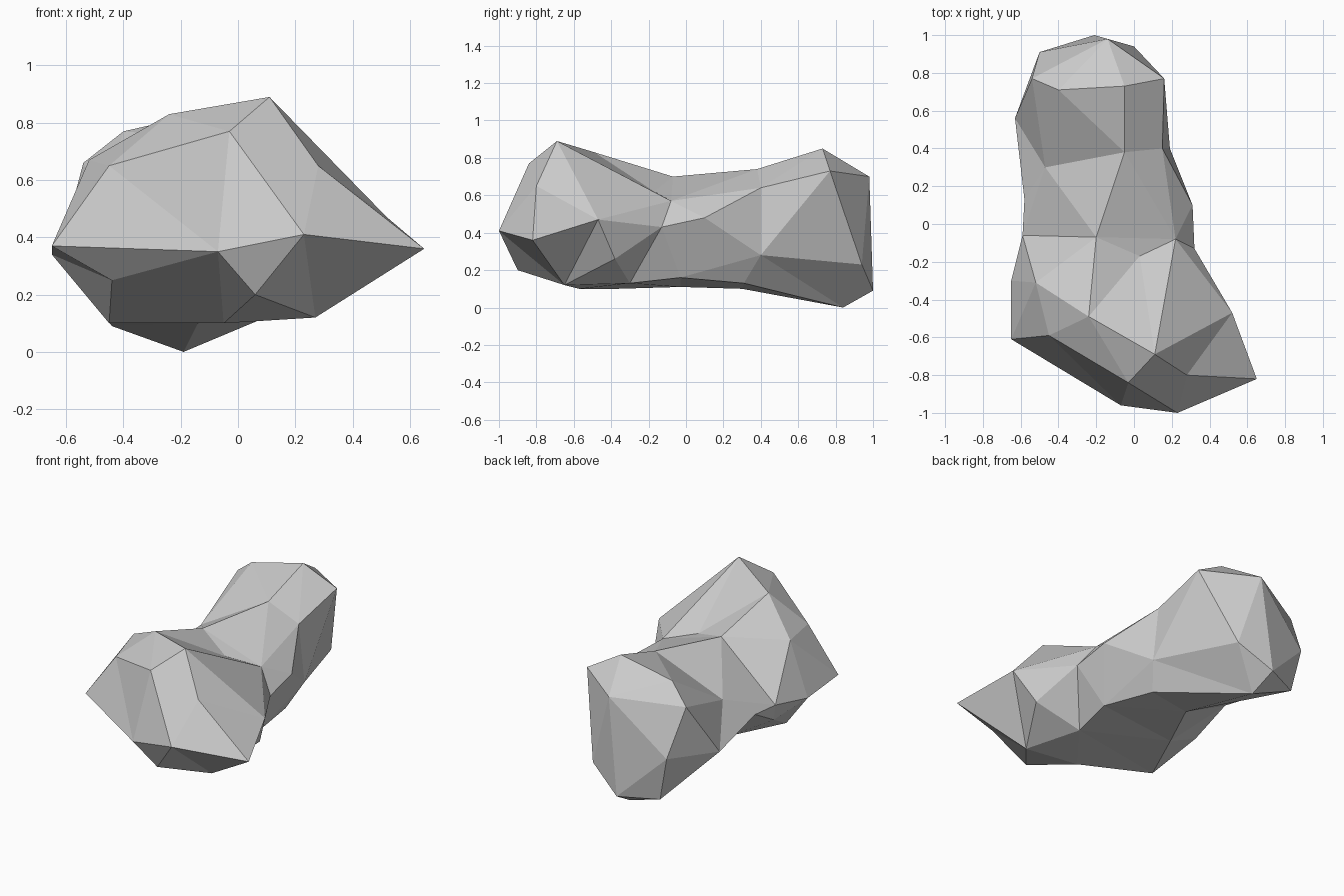
import bpy
import bmesh
from mathutils import Vector

default_cube = bpy.data.objects.get("Cube")
if default_cube:
    bpy.data.objects.remove(default_cube, do_unlink=True)

# Cross-section rings from front to back, clockwise as seen from the front
nose = [(.23, -1, .41), (.06, -.9, .2), (-.07, -.96, .35)]
brow = [(-.03, -.84, .77), (.28, -.8, .65), (.65, -.82, .36), (.27, -.65, .12),
        (-.05, -.57, .1), (-.44, -.62, .25), (-.65, -.61, .37), (-.45, -.59, .65)]
shoulder = [(.11, -.69, .89), (.52, -.47, .47), (.42, -.38, .26), (.16, -.3, .13),
            (-.45, -.37, .1), (-.65, -.3, .34), (-.52, -.31, .67), (-.24, -.49, .83)]
waist = [(.22, -.08, .57), (.32, -.13, .43), (.2, -.03, .16), (-.3, -.03, .11),
         (-.55, -.1, .25), (-.59, -.06, .37), (-.2, -.07, .7), (.03, -.17, .62)]
waist_knob = (.31, .1, .48)
hip = [(.15, .4, .64), (.19, .4, .28), (.12, .31, .13), (-.14, .3, .1),
       (-.58, .13, .38), (-.47, .3, .51), (-.05, .38, .74)]
rump = [(.16, .77, .73), (0, .94, .23), (-.19, .84, 0), (-.44, .89, .09),
        (-.63, .56, .32), (-.54, .77, .66), (-.4, .71, .77), (-.05, .73, .85)]
tail = [(-.14, .98, .7), (-.21, 1, .09), (-.5, .91, .37)]

# The waist is joined to itself once more so that the knob sticks out of it
first, dent, *lower = waist[:-1]
knobbed_waist = [first, waist_knob, *lower]
rings = [nose, brow, shoulder, waist, knobbed_waist, hip, rump, tail]


def distance(a, b):
    return (Vector(a) - Vector(b)).length


def add_triangle(bm, verts, *corners):
    """Add one facet, reusing corners that already exist."""
    if len(set(corners)) < len(corners):
        return
    for corner in corners:
        if corner not in verts:
            verts[corner] = bm.verts.new(corner)
    bm.faces.new([verts[corner] for corner in corners])


def zip_rings(bm, verts, near, far):
    """Fill the band between two closed rings, taking the shorter diagonal."""
    near, far = near + near[:1], far + far[:1]
    i = j = 0
    while i + 1 < len(near) or j + 1 < len(far):
        step_near = j + 1 == len(far)
        if not step_near and i + 1 < len(near):
            step_near = distance(near[i + 1], far[j]) <= distance(near[i], far[j + 1])
        if step_near:
            add_triangle(bm, verts, near[i], near[i + 1], far[j])
            i += 1
        else:
            add_triangle(bm, verts, near[i], far[j + 1], far[j])
            j += 1


# Faceted skin with a flat facet at either end
bm = bmesh.new()
verts = {}
for near, far in zip(rings, rings[1:]):
    zip_rings(bm, verts, near, far)
add_triangle(bm, verts, *reversed(nose))
add_triangle(bm, verts, *tail)
bmesh.ops.recalc_face_normals(bm, faces=bm.faces)

mesh = bpy.data.meshes.new("rock")
bm.to_mesh(mesh)
bm.free()

# Plain grey stone
stone = bpy.data.materials.new("grey_stone")
stone.use_nodes = True
grey = (.6, .6, .6, 1)
stone.diffuse_color = grey
stone.node_tree.nodes["Principled BSDF"].inputs["Base Color"].default_value = grey
mesh.materials.append(stone)

rock = bpy.data.objects.new("rock", mesh)
bpy.context.collection.objects.link(rock)
